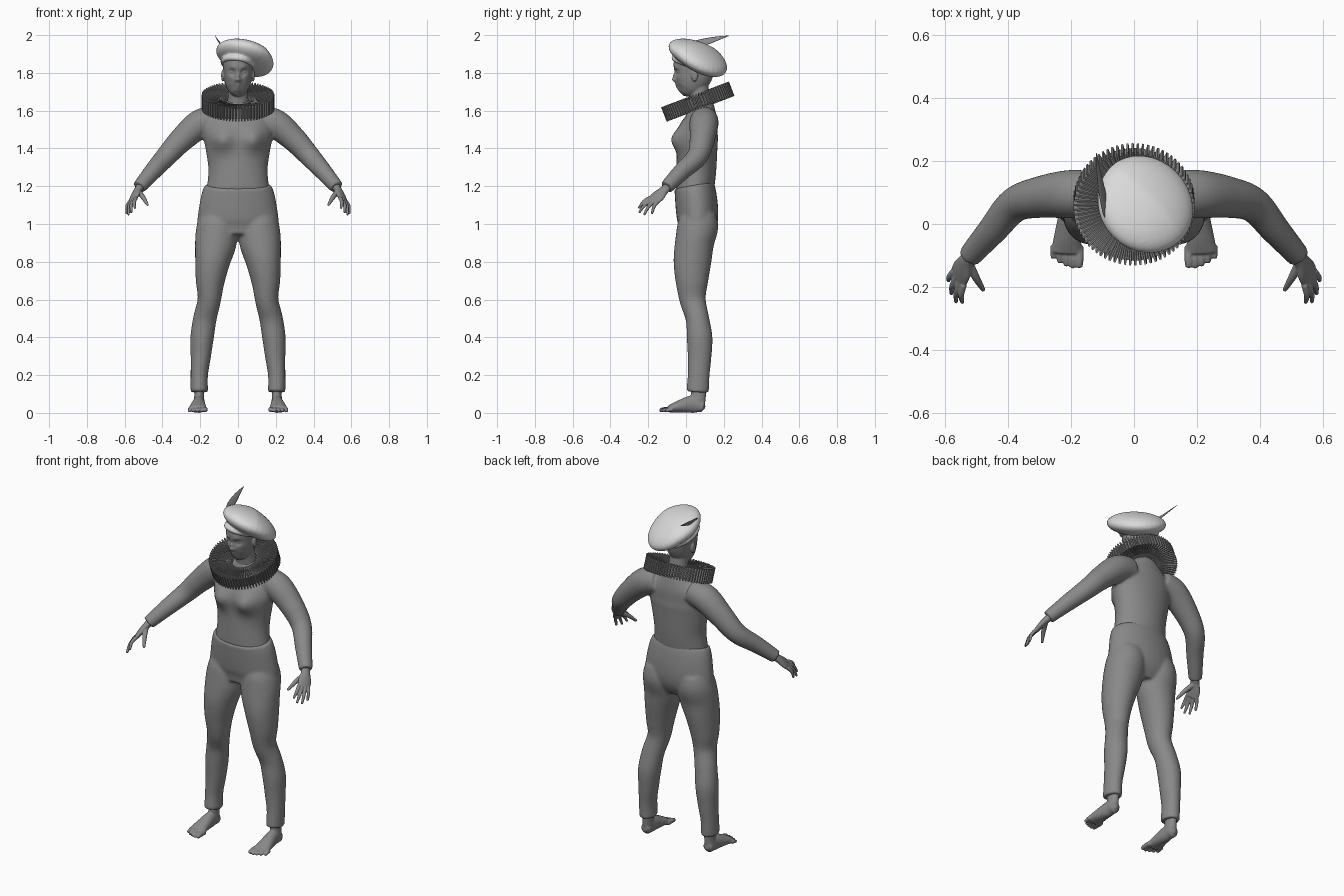
import bpy, bmesh, math
from mathutils import Vector

cube = bpy.data.objects.get("Cube")
if cube:
    bpy.data.objects.remove(cube)


def material(name, value):
    m = bpy.data.materials.new(name)
    m.use_nodes = True
    color = (value, value, value, 1)
    m.diffuse_color = color
    m.node_tree.nodes["Principled BSDF"].inputs["Base Color"].default_value = color
    return m


grey = material("mid grey", 0.25)
pale = material("pale grey", 0.7)


def spline(a, b, c, d, t):
    """Catmull-Rom blend of four station tuples."""
    return [0.5 * (2 * q + (r - p) * t + (2 * p - 5 * q + 4 * r - s) * t * t
                   + (3 * q - p - 3 * r + s) * t ** 3) for p, q, r, s in zip(a, b, c, d)]


def tube(bm, stations, side=1, ref=(1, 0, 0), seg=32, sub=6, dome=0.5):
    """Loft ellipses (x, y, z, width, depth) along a smooth path; returns vertices."""
    pts = [(x * side, y, z, r, (d or [r])[0]) for x, y, z, r, *d in stations]
    ext = [pts[0]] + pts + [pts[-1]]
    path = [spline(*ext[i:i + 4], k / sub) for i in range(len(pts) - 1) for k in range(sub)]
    path.append(list(pts[-1]))
    ref = Vector((ref[0] * side, ref[1], ref[2]))
    rings, ends = [], []
    for i, p in enumerate(path):
        t = (Vector(path[min(i + 1, len(path) - 1)][:3]) - Vector(path[max(i - 1, 0)][:3])).normalized()
        u = (ref - t * ref.dot(t)).normalized()
        v = t.cross(u)
        c = Vector(p[:3])
        angles = [math.tau * k / seg for k in range(seg)]
        rings.append([bm.verts.new(c + u * p[3] * math.cos(a) + v * p[4] * math.sin(a)) for a in angles])
        if i in (0, len(path) - 1):
            ends.append(bm.verts.new(c + t * min(p[3:]) * dome * (1 if i else -1)))
    for a, b in zip(rings, rings[1:]):
        for k in range(seg):
            bm.faces.new((a[k - 1], a[k], b[k], b[k - 1]))
    for ring, tip in zip((rings[0], rings[-1]), ends):
        for k in range(seg):
            bm.faces.new((ring[k - 1], ring[k], tip))
    return [v for ring in rings for v in ring] + ends


def ball(bm, center, size):
    made = bmesh.ops.create_uvsphere(bm, u_segments=32, v_segments=20, radius=1)["verts"]
    for v in made:
        v.co = Vector(a * b for a, b in zip(v.co, size)) + Vector(center)
    return made


def sculpt(verts, x, z, radius, push, limit=0.03):
    """Push the front of a form in y with a soft round brush."""
    for v in verts:
        if v.co.y < limit:
            d2 = (v.co.x - x) ** 2 + (v.co.z - z) ** 2
            v.co.y += push * math.exp(-d2 / radius ** 2)


def finish(bm, name, mat, voxel=0, smooth=0, flat=False):
    bmesh.ops.recalc_face_normals(bm, faces=bm.faces)
    mesh = bpy.data.meshes.new(name)
    for f in bm.faces:
        f.smooth = not flat
    bm.to_mesh(mesh)
    bm.free()
    mesh.materials.append(mat)
    ob = bpy.data.objects.new(name, mesh)
    bpy.context.collection.objects.link(ob)
    if voxel:
        fuse = ob.modifiers.new("Fuse", "REMESH")
        fuse.mode, fuse.voxel_size, fuse.use_smooth_shade = "VOXEL", voxel, True
    if smooth:
        soft = ob.modifiers.new("Soften", "SMOOTH")
        soft.factor, soft.iterations = 0.5, smooth
    return ob


# Trousers: hips and two legs fused
bm = bmesh.new()
tube(bm, [(0, .042, 1.205, .176, .106), (0, .05, 1.16, .193, .11), (0, .058, 1.08, .208, .112),
          (0, .06, 1, .215, .105), (0, .045, .93, .19, .08)], dome=0.1)
for s in (1, -1):
    tube(bm, [(.105, .07, 1.06, .09, .09), (.11, .063, .99, .108, .108), (.118, .045, .9, .11, .103),
              (.135, .034, .8, .093, .1), (.147, .031, .7, .077, .087), (.152, .035, .6, .062, .07),
              (.175, .06, .5, .062, .062), (.19, .072, .4, .062, .068), (.197, .072, .3, .054, .063),
              (.205, .067, .2, .046, .058), (.205, .061, .11, .046, .06)], s, dome=0)
finish(bm, "trousers", grey, 0.008, 8)

# Shirt: torso with bust, sleeves fused in
bm = bmesh.new()
torso = tube(bm, [(0, .045, 1.17, .168, .1), (0, .05, 1.23, .16, .104), (0, .055, 1.3, .157, .106),
                  (0, .06, 1.4, .172, .106), (0, .064, 1.48, .185, .106), (0, .08, 1.55, .175, .088),
                  (0, .085, 1.61, .11, .068), (0, .08, 1.65, .065, .055)], seg=64)
for s in (1, -1):
    sculpt(torso, .085 * s, 1.445, .06, -.045)
    tube(bm, [(.11, .095, 1.555, .07), (.2, .095, 1.53, .077), (.3, .085, 1.445, .066),
              (.38, .06, 1.358, .056), (.45, -.02, 1.28, .047), (.523, -.103, 1.195, .037)], s, dome=0)
finish(bm, "shirt", grey, 0.008, 6)

# Hands: palm, four fingers, thumb
for s, word in ((1, "left"), (-1, "right")):
    bm = bmesh.new()
    across = Vector((.05, .07, -.03)).normalized()
    tube(bm, [(.505, -.085, 1.21, .024), (.53, -.115, 1.18, .026, .019), (.546, -.145, 1.15, .038, .016),
              (.557, -.172, 1.125, .037, .012)], s, across)
    knuckle = Vector((.557, -.172, 1.128))
    for k, tip in enumerate([(.545, -.25, 1.083), (.565, -.248, 1.06), (.58, -.222, 1.048), (.589, -.18, 1.055)]):
        root = knuckle + across * (k - 1.5) * .019
        mid = root.lerp(Vector(tip), .5) + Vector((.006, -.004, .006))
        tube(bm, [(*root, .0105), (*mid, .0095), (*tip, .006)], s, across, 16)
    tube(bm, [(.525, -.125, 1.17, .015), (.502, -.17, 1.14, .0125), (.478, -.21, 1.1, .007)], s, across, 16)
    finish(bm, word + "_hand", grey, 0.003, 3)

    # Bare feet: ankle, instep and toes
    bm = bmesh.new()
    tube(bm, [(.205, .066, .17, .03, .042), (.205, .066, .1, .026, .04), (.207, .06, .04, .03, .04)], s)
    tube(bm, [(.207, .09, .032, .028, .03), (.207, .04, .046, .031, .046), (.211, -.03, .035, .041, .034),
              (.214, -.09, .02, .05, .019)], s)
    for k in range(5):
        x, reach = .174 + .0205 * k, (-.136, -.138, -.132, -.122, -.108)[k]
        r = .014 if k == 0 else .0105
        tube(bm, [(x, -.07, .018, r), (x, reach + .025, .018, r), (x, reach, r, r * .8)], s, seg=16)
    finish(bm, word + "_foot", grey, 0.004, 3)

# Head: skull, sculpted face, ears and neck
bm = bmesh.new()
skull = tube(bm, [(0, -.004, 1.692, .034, .036), (0, .012, 1.72, .057, .07), (0, .03, 1.76, .071, .092),
                  (0, .04, 1.8, .076, .105), (0, .045, 1.85, .08, .11), (0, .045, 1.9, .07, .1),
                  (0, .045, 1.93, .04, .06)], seg=128, sub=12)
sculpt(skull, 0, 1.765, .013, -.02)
sculpt(skull, 0, 1.785, .011, -.014)
sculpt(skull, 0, 1.737, .016, -.009)
sculpt(skull, 0, 1.723, .014, -.007)
sculpt(skull, 0, 1.698, .016, -.008)
for s in (1, -1):
    sculpt(skull, .03 * s, 1.805, .017, .014)
    sculpt(skull, .012 * s, 1.762, .008, -.007)
    sculpt(skull, .04 * s, 1.775, .018, -.005)
    sculpt(skull, .03 * s, 1.828, .014, -.006)
    sculpt(skull, .012 * s, 1.7305, .005, .004)
    ball(bm, (.03 * s, -.032, 1.805), (.014, .014, .011))
    ball(bm, (.081 * s, .045, 1.785), (.008, .018, .031))
tube(bm, [(0, .085, 1.58, .075, .06), (0, .077, 1.65, .056, .052), (0, .06, 1.75, .052, .055)])
finish(bm, "head", grey, 0.004, 2)

# Pleated ruff: a wheel of square folds, tilted forward
bm = bmesh.new()
pleats, rings = 72, []
tilt = math.radians(20.8)
for k in range(pleats * 4):
    out = k % 4 < 2
    rim, top = (.192, .041) if out else (.18, .028)
    a = math.tau * (k // 2 + (.12 if k % 2 == 0 else .88)) / (pleats * 2)
    ring = []
    for r, h in ((.07, .012), (.1, .02 if out else .014), (rim, top), (rim, -top), (.1, -.02), (.07, -.012)):
        x, y = r * math.cos(a), r * math.sin(a)
        ring.append(bm.verts.new((x, .0625 + y * math.cos(tilt) - h * math.sin(tilt),
                                  1.648 + y * math.sin(tilt) + h * math.cos(tilt))))
    rings.append(ring)
for i, ring in enumerate(rings):
    for j in range(len(ring)):
        bm.faces.new((rings[i - 1][j - 1], ring[j - 1], ring[j], rings[i - 1][j]))
finish(bm, "ruff", grey, flat=True)

# Beret: soft slanted crown over a rolled band
bm = bmesh.new()
lean = Vector((0, 0, 1)).rotation_difference(Vector((.25, .39, 1)))
for v in ball(bm, (0, 0, 0), (.158, .168, .066)):
    v.co.z -= .02 * max(0, v.co.x + v.co.y) / .16
    v.co = lean @ v.co + Vector((.038, .066, 1.89))
tilt_band = Vector((0, 0, 1)).rotation_difference(Vector((.15, .3, 1)))
loop = []
for k in range(33):
    a = math.tau * k / 32
    loop.append(tilt_band @ Vector((.078 * math.cos(a), .108 * math.sin(a), 0)) + Vector((0, .042, 1.848)))
for a, b in zip(loop, loop[1:]):
    tube(bm, [(*a, .016), (*b, .016)], ref=(0, 0, 1), seg=16, sub=1)
finish(bm, "beret", pale, 0.006, 6)

# Feather: thin curved blade
bm = bmesh.new()
tube(bm, [(-.085, .005, 1.945, .005, .002), (-.092, .05, 1.953, .02, .003), (-.103, .11, 1.967, .02, .003),
          (-.113, .17, 1.983, .012, .002), (-.12, .225, 1.996, .002, .001)], ref=(-.6, 0, 1), seg=12)
finish(bm, "feather", grey)
